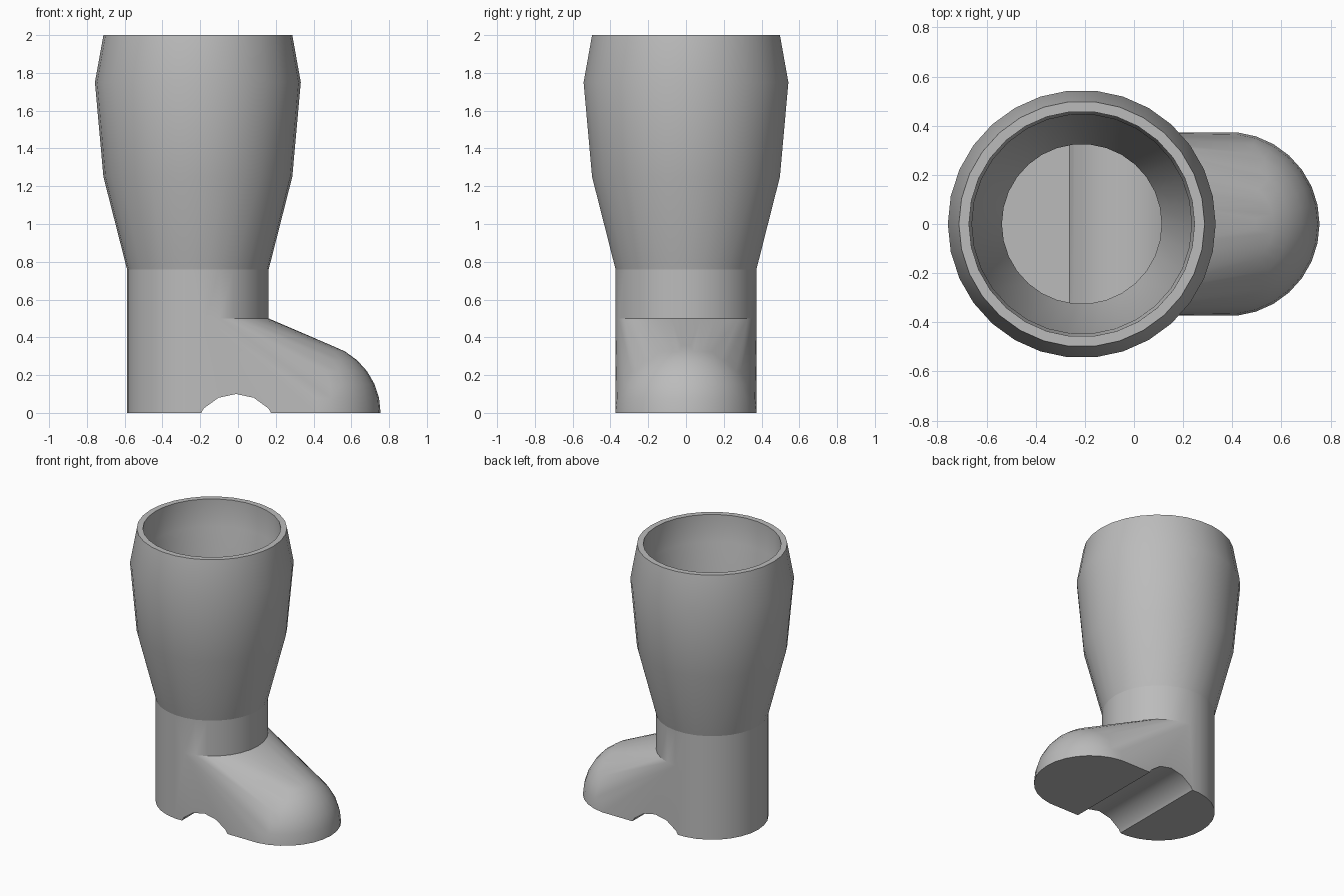
import bpy, bmesh, math

cube = bpy.data.objects.get("Cube")
if cube:
    bpy.data.objects.remove(cube)

SIDES = 30
LEG_X, TOE_X = -0.2125, 0.38
ARCH_X, ARCH_Z = -0.01, -0.13

grey = bpy.data.materials.new("plain grey")
grey.use_nodes = True
grey.diffuse_color = (0.5, 0.5, 0.5, 1)
grey.node_tree.nodes["Principled BSDF"].inputs["Base Color"].default_value = (0.5, 0.5, 0.5, 1)


def ring(bm, x, radius, z):
    step = 2 * math.pi / SIDES
    return [bm.verts.new((x + radius * math.cos(i * step), radius * math.sin(i * step), z))
            for i in range(SIDES)]


def make_object(name, bm):
    bmesh.ops.recalc_face_normals(bm, faces=bm.faces)
    mesh = bpy.data.meshes.new(name)
    bm.to_mesh(mesh)
    bm.free()
    mesh.materials.append(grey)
    obj = bpy.data.objects.new(name, mesh)
    bpy.context.collection.objects.link(obj)
    return obj


def boot_solid(name, radius, base, instep, profile):
    """Foot hulled from a half-ball toe and a round heel, with a turned leg on top."""
    bm = bmesh.new()
    ring(bm, LEG_X, radius, base)
    ring(bm, LEG_X, radius, instep)
    for k in range(8):
        a = math.radians(12 * k)
        ring(bm, TOE_X, radius * math.cos(a), base + radius * math.sin(a))
    hull = bmesh.ops.convex_hull(bm, input=bm.verts)
    loose = set(hull["geom_interior"] + hull["geom_unused"])
    bmesh.ops.delete(bm, geom=[v for v in loose if isinstance(v, bmesh.types.BMVert)],
                     context="VERTS")
    cap = [f for f in bm.faces if all(abs(v.co.z - instep) < 1e-4 for v in f.verts)]
    bmesh.ops.delete(bm, geom=cap, context="FACES")
    # Turned leg
    rings = [ring(bm, LEG_X, r, z) for r, z in [(radius, instep)] + profile]
    for low, high in zip(rings, rings[1:]):
        for i in range(SIDES):
            j = (i + 1) % SIDES
            bm.faces.new((low[i], low[j], high[j], high[i]))
    bm.faces.new(rings[-1])
    bmesh.ops.remove_doubles(bm, verts=bm.verts, dist=1e-4)
    bmesh.ops.dissolve_limit(bm, angle_limit=0.002, verts=bm.verts, edges=bm.edges)
    return make_object(name, bm)


def arch_cutter(name, radius):
    bm = bmesh.new()
    bmesh.ops.create_cone(bm, cap_ends=True, segments=15, radius1=radius, radius2=radius, depth=2)
    for v in bm.verts:
        x, y, z = v.co
        v.co = (ARCH_X + x, z, ARCH_Z + y)
    # Point one corner of the arch straight up
    bm.normal_update()
    obj = make_object(name, bm)
    obj.hide_render = True
    return obj


def subtract(obj, cutter):
    mod = obj.modifiers.new("cut", "BOOLEAN")
    mod.operation, mod.solver, mod.object = "DIFFERENCE", "EXACT", cutter
    bpy.context.view_layer.update()
    result = bpy.data.meshes.new_from_object(
        obj.evaluated_get(bpy.context.evaluated_depsgraph_get()))
    obj.modifiers.clear()
    obj.data = result
    bpy.data.objects.remove(cutter)


boot = boot_solid("boot", 0.375, 0, 0.5,
                  [(0.375, 0.76), (0.5, 1.25), (0.545, 1.75), (0.5, 2)])
cavity = boot_solid("cavity", 0.325, 0.05, 0.45,
                    [(0.325, 0.76), (0.445, 1.25), (0.447, 1.77), (0.457, 1.8), (0.46, 2.1)])

# Hollow the boot, leaving a wall over the arch under the sole
subtract(cavity, arch_cutter("inner_arch", 0.316))
subtract(boot, cavity)
subtract(boot, arch_cutter("sole_arch", 0.23))

# Smooth shading with a crisp seam where the leg meets the ankle
bpy.ops.object.select_all(action="DESELECT")
boot.select_set(True)
bpy.context.view_layer.objects.active = boot
bpy.ops.object.shade_smooth_by_angle(angle=math.radians(30))
bm = bmesh.new()
bm.from_mesh(boot.data)
for e in bm.edges:
    if all(abs(v.co.z - 0.76) < 1e-3 for v in e.verts):
        e.smooth = False
bm.to_mesh(boot.data)
bm.free()
